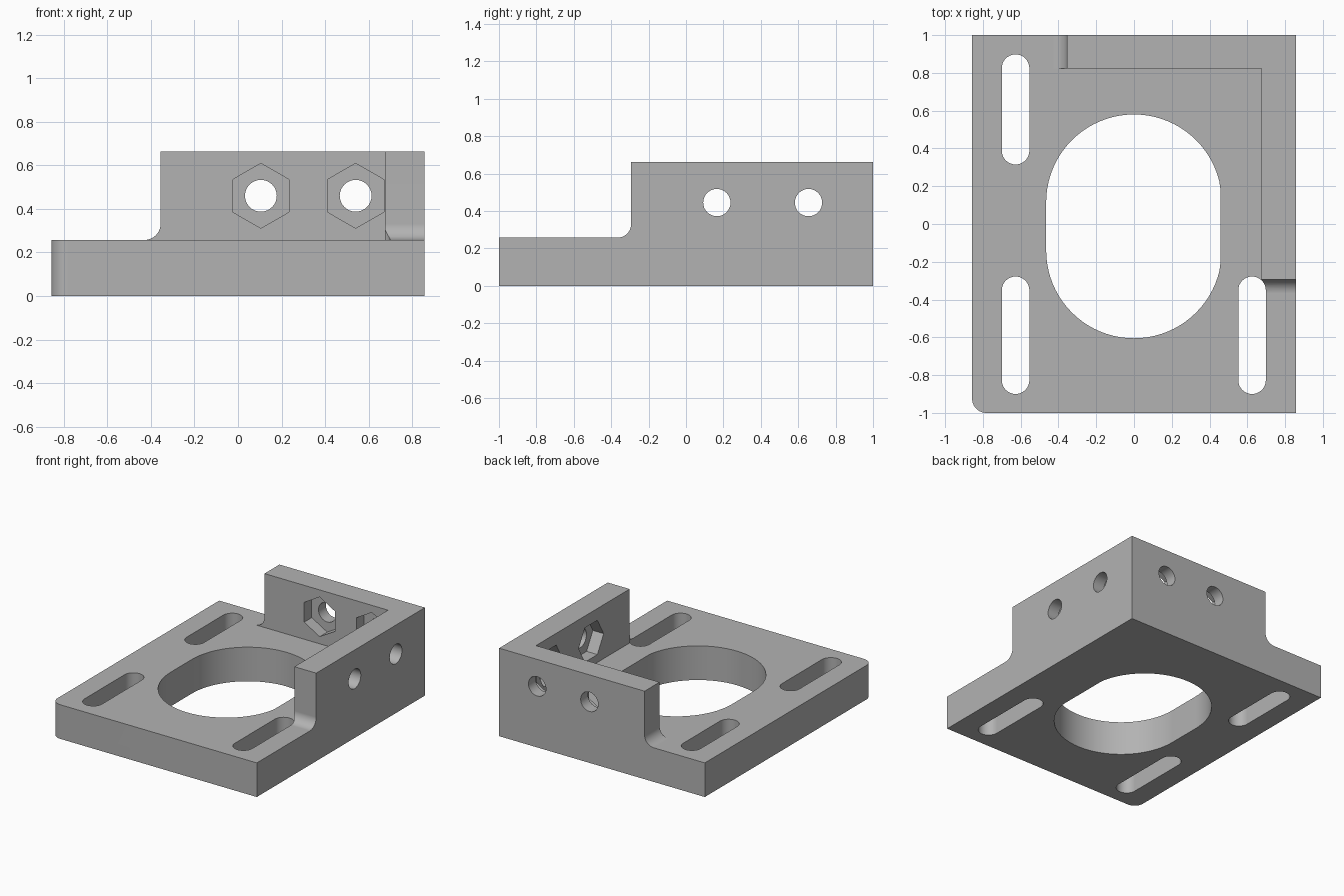
import bpy, bmesh
from math import sin, cos, pi, radians

if "Cube" in bpy.data.objects:
    bpy.data.objects.remove(bpy.data.objects["Cube"], do_unlink=True)

# Main sizes
W, L, H, PLATE = 0.857, 1.0, 0.663, 0.257
WALL_X, WALL_Y = 0.675, 0.822        # inner faces of the walls
END_X, END_Y = -0.355, -0.293        # free ends of the walls
FILLET = 0.075

grey = bpy.data.materials.new("plain grey")
grey.use_nodes = True
colour = (0.45, 0.45, 0.45, 1)
grey.diffuse_color = colour
grey.node_tree.nodes["Principled BSDF"].inputs["Base Color"].default_value = colour


def arc(cx, cy, r, start, end, steps):
    """Points on an arc, angles in degrees."""
    angles = [radians(start + (end - start) * i / steps) for i in range(steps + 1)]
    return [(cx + r * cos(a), cy + r * sin(a)) for a in angles]


def ring(cx, cy, r, sides, turn=0):
    return arc(cx, cy, r, turn, turn + 360, sides)[:-1]


def slot(cx, y0, y1, r, steps=16):
    return arc(cx, y1 - r, r, 0, 180, steps) + arc(cx, y0 + r, r, 180, 360, steps)


def prism(name, outline, axis, low, high):
    """Extrude an outline along an axis; outline uses the other two axes in order."""
    place = {"x": lambda u, v, t: (t, u, v),
             "y": lambda u, v, t: (u, t, v),
             "z": lambda u, v, t: (u, v, t)}[axis]
    bm = bmesh.new()
    base = bm.faces.new([bm.verts.new(place(u, v, low)) for u, v in outline])
    top = bmesh.ops.extrude_face_region(bm, geom=[base])["geom"]
    bmesh.ops.translate(bm, verts=[g for g in top if isinstance(g, bmesh.types.BMVert)],
                        vec=place(0, 0, high - low))
    bmesh.ops.recalc_face_normals(bm, faces=bm.faces)
    mesh = bpy.data.meshes.new(name)
    bm.to_mesh(mesh)
    bm.free()
    obj = bpy.data.objects.new(name, mesh)
    bpy.context.collection.objects.link(obj)
    return obj


def step(end, far):
    """Profile of the space beyond a wall end, with a rounded foot."""
    foot = arc(end - FILLET, PLATE + FILLET, FILLET, 270, 360, 10)
    return [(far, PLATE)] + foot + [(end, 1), (far, 1)]


# Solid block with one rounded corner
corner = arc(-W + FILLET, -L + FILLET, FILLET, 180, 270, 10)
bracket = prism("corner_bracket", corner + [(W, -L), (W, L), (-W, L)], "z", 0, H)
bracket.data.materials.append(grey)

# Space above the plate, leaving two walls with rounded feet
inside = [(-1.2, -1.2), (WALL_X, -1.2), (WALL_X, WALL_Y), (-1.2, WALL_Y)]
cutters = [prism("inside_space", inside, "z", PLATE, 1),
           prism("back_wall_end", step(END_X, -1.2), "y", WALL_Y - 0.1, 1.2),
           prism("side_wall_end", step(END_Y, -1.2), "x", WALL_X - 0.1, 1.2)]

# Large opening, slightly flattened on one side
opening = [(min(x, 0.457), y) for x, y in slot(0, -0.605, 0.58, 0.465, 40)]
cutters.append(prism("opening", opening, "z", -0.1, 1))

# Adjustment slots
for x, y0, y1 in ((-0.627, 0.315, 0.898), (-0.627, -0.9, -0.278), (0.625, -0.9, -0.278)):
    cutters.append(prism("slot", slot(x, y0, y1, 0.073), "z", -0.1, 1))

# Bolt holes with hexagonal nut pockets on the inner wall faces
for axis, inner, z, turn, places in (("y", WALL_Y, 0.46, 30, (0.105, 0.54)),
                                     ("x", WALL_X, 0.445, 0, (0.165, 0.655))):
    for u in places:
        cutters.append(prism("bolt_hole", ring(u, z, 0.073, 32), axis, inner - 0.06, 1.2))
        cutters.append(prism("nut_pocket", ring(u, z, 0.149, 6, turn), axis,
                             inner - 0.06, inner + 0.09))

# Cut one after another, then remove the cutters
bpy.context.view_layer.objects.active = bracket
for cutter in cutters:
    mod = bracket.modifiers.new("cut", "BOOLEAN")
    mod.operation, mod.solver, mod.object = "DIFFERENCE", "EXACT", cutter
    bpy.ops.object.modifier_apply(modifier=mod.name)
    bpy.data.objects.remove(cutter, do_unlink=True)

# Smooth the round parts only
for obj in bpy.context.selected_objects:
    obj.select_set(False)
bracket.select_set(True)
bpy.ops.object.shade_smooth_by_angle(angle=radians(30))
weighted = bracket.modifiers.new("flat_faces", "WEIGHTED_NORMAL")
weighted.keep_sharp = True
